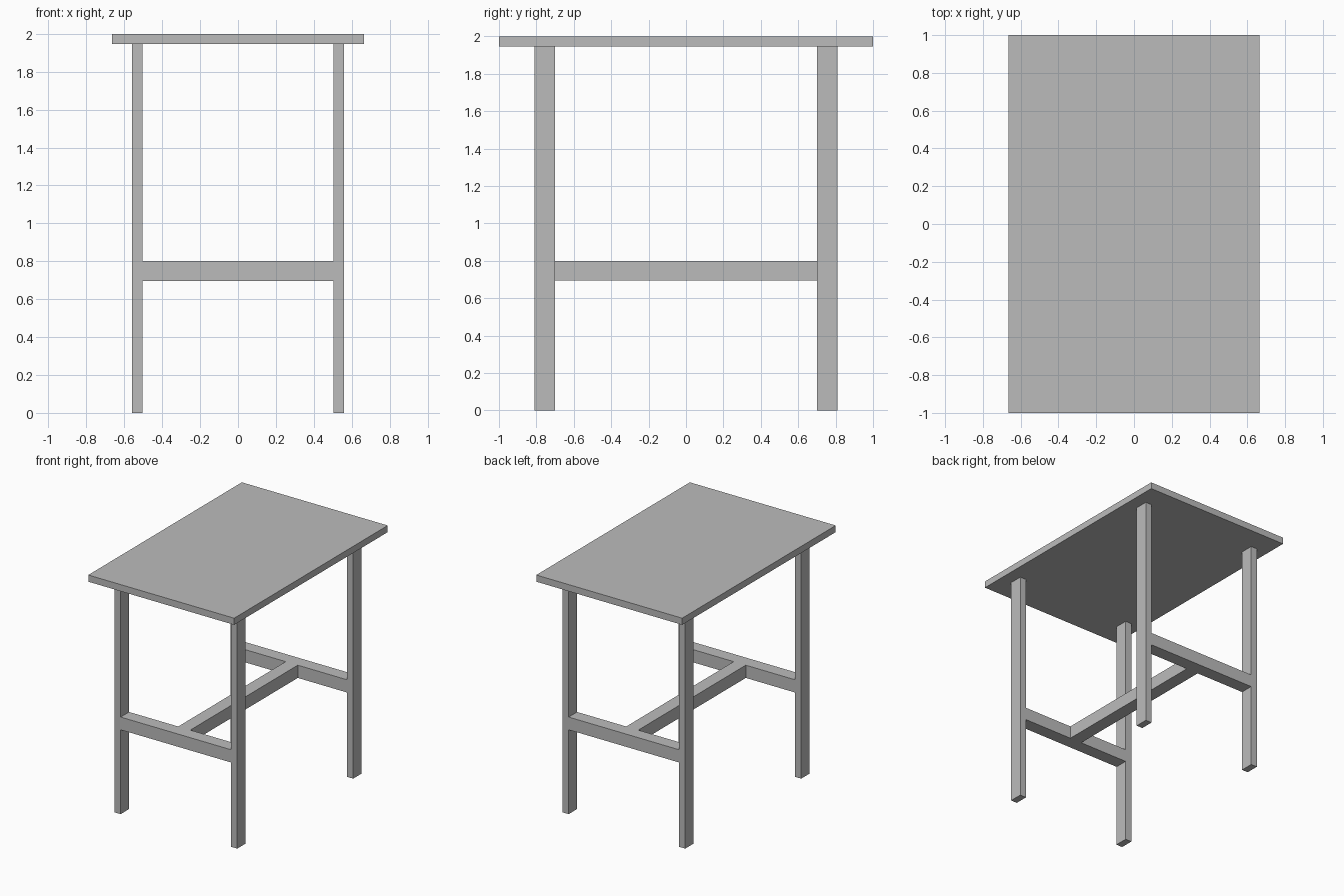
import bpy

# Remove the default cube
cube = bpy.data.objects.get("Cube")
if cube:
    bpy.data.objects.remove(cube, do_unlink=True)

# Single flat grey
GREY = (0.5, 0.5, 0.5, 1.0)
grey = bpy.data.materials.new("plain grey")
grey.use_nodes = True
grey.diffuse_color = GREY
grey.node_tree.nodes["Principled BSDF"].inputs["Base Color"].default_value = GREY


def box(name, x, y, z):
    """Box from (min, max) ranges on each axis."""
    ranges = (x, y, z)
    bpy.ops.mesh.primitive_cube_add(size=1, location=[(a + b) / 2 for a, b in ranges])
    obj = bpy.context.object
    obj.name = name
    obj.scale = [b - a for a, b in ranges]
    bpy.ops.object.transform_apply(location=False, rotation=False, scale=True)
    obj.data.materials.append(grey)
    return obj


def span(a, b, side):
    """Range mirrored to the given side of the centre."""
    return tuple(sorted((a * side, b * side)))


TOP_UNDERSIDE = 1.945
LEG_X = (0.503, 0.56)
LEG_Y = (0.70, 0.81)
RAIL_Z = (0.695, 0.80)

# Table top
box("table_top", (-0.665, 0.665), (-1, 1), (TOP_UNDERSIDE, 2))

# Legs and the end rails joining each pair
for y_name, sy in (("front", -1), ("back", 1)):
    leg_y = span(*LEG_Y, sy)
    for x_name, sx in (("right", -1), ("left", 1)):
        box(f"{y_name}_{x_name}_leg", span(*LEG_X, sx), leg_y, (0, TOP_UNDERSIDE))
    box(f"{y_name}_rail", (-LEG_X[0], LEG_X[0]), leg_y, RAIL_Z)

# Long stretcher between the end rails
box("centre_stretcher", (-0.055, 0.055), (-LEG_Y[0], LEG_Y[0]), RAIL_Z)
